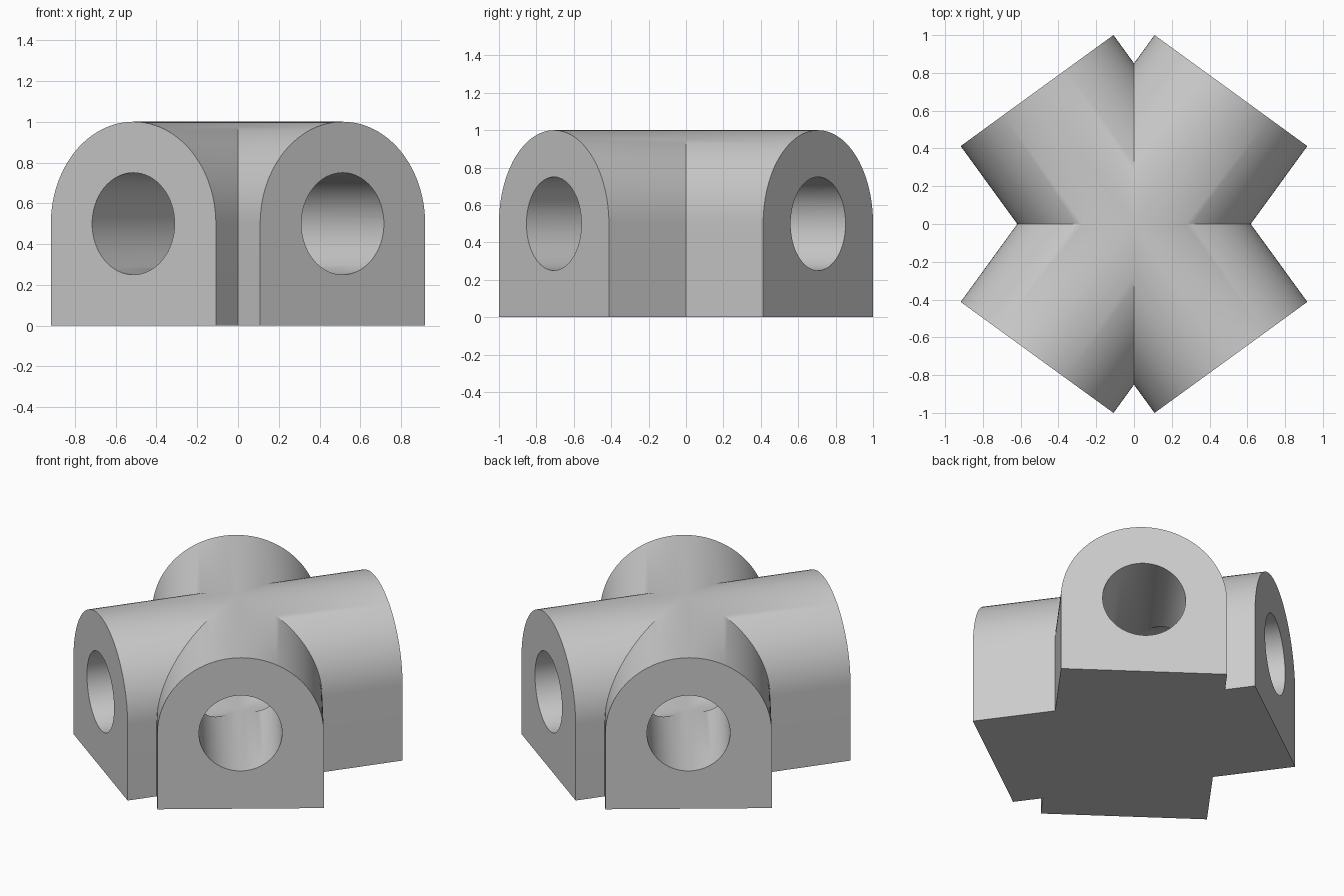
import bpy
import math
from mathutils import Matrix

cube = bpy.data.objects.get("Cube")
if cube:
    bpy.data.objects.remove(cube, do_unlink=True)

ANGLE = math.radians(54)   # half the crossing angle, from the x axis
HALF = 0.873               # half length of each bar
RADIUS = 0.5               # arch radius and axis height
BORE = 0.25

gray = bpy.data.materials.new("light gray")
gray.use_nodes = True
gray.diffuse_color = (0.6, 0.6, 0.6, 1)
gray.node_tree.nodes["Principled BSDF"].inputs["Base Color"].default_value = (0.6, 0.6, 0.6, 1)


def arc(radius, start, end, steps):
    return [(radius * math.cos(start + (end - start) * i / steps),
             RADIUS + radius * math.sin(start + (end - start) * i / steps))
            for i in range(steps + 1)]


def extrude(name, profile, half, angle):
    """Prism of a (side, height) profile along a horizontal axis."""
    n = len(profile)
    verts = [(x, -u, z) for x in (-half, half) for u, z in profile]
    faces = [(i, i + n, (i + 1) % n + n, (i + 1) % n) for i in range(n)]
    faces += [tuple(range(n)), tuple(reversed(range(n, 2 * n)))]
    mesh = bpy.data.meshes.new(name)
    mesh.from_pydata(verts, [], faces)
    mesh.transform(Matrix.Rotation(angle, 4, "Z"))
    mesh.materials.append(gray)
    obj = bpy.data.objects.new(name, mesh)
    bpy.context.collection.objects.link(obj)
    bpy.context.view_layer.objects.active = obj
    bpy.ops.object.select_all(action="DESELECT")
    obj.select_set(True)
    bpy.ops.object.mode_set(mode="EDIT")
    bpy.ops.mesh.select_all(action="SELECT")
    bpy.ops.mesh.normals_make_consistent(inside=False)
    bpy.ops.object.mode_set(mode="OBJECT")
    return obj


def combine(target, tool, operation):
    mod = target.modifiers.new(operation.lower(), "BOOLEAN")
    mod.operation, mod.solver, mod.object = operation, "EXACT", tool
    bpy.ops.object.select_all(action="DESELECT")
    bpy.context.view_layer.objects.active = target
    target.select_set(True)
    bpy.ops.object.modifier_apply(modifier=mod.name)
    bpy.data.objects.remove(tool, do_unlink=True)


# Two arched bars crossing at the centre
arch = [(-RADIUS, 0), (RADIUS, 0)] + arc(RADIUS, 0, math.pi, 48)
block = extrude("crossed_arch_block", arch, HALF, ANGLE)
combine(block, extrude("second_bar", arch, HALF, -ANGLE), "UNION")

# Round bore through each bar
circle = arc(BORE, 0, 2 * math.pi, 64)[:-1]
for sign in (1, -1):
    combine(block, extrude("bore_cutter", circle, HALF + 0.2, sign * ANGLE), "DIFFERENCE")

bpy.context.view_layer.objects.active = block
block.select_set(True)
bpy.ops.object.shade_smooth_by_angle(angle=math.radians(30))
